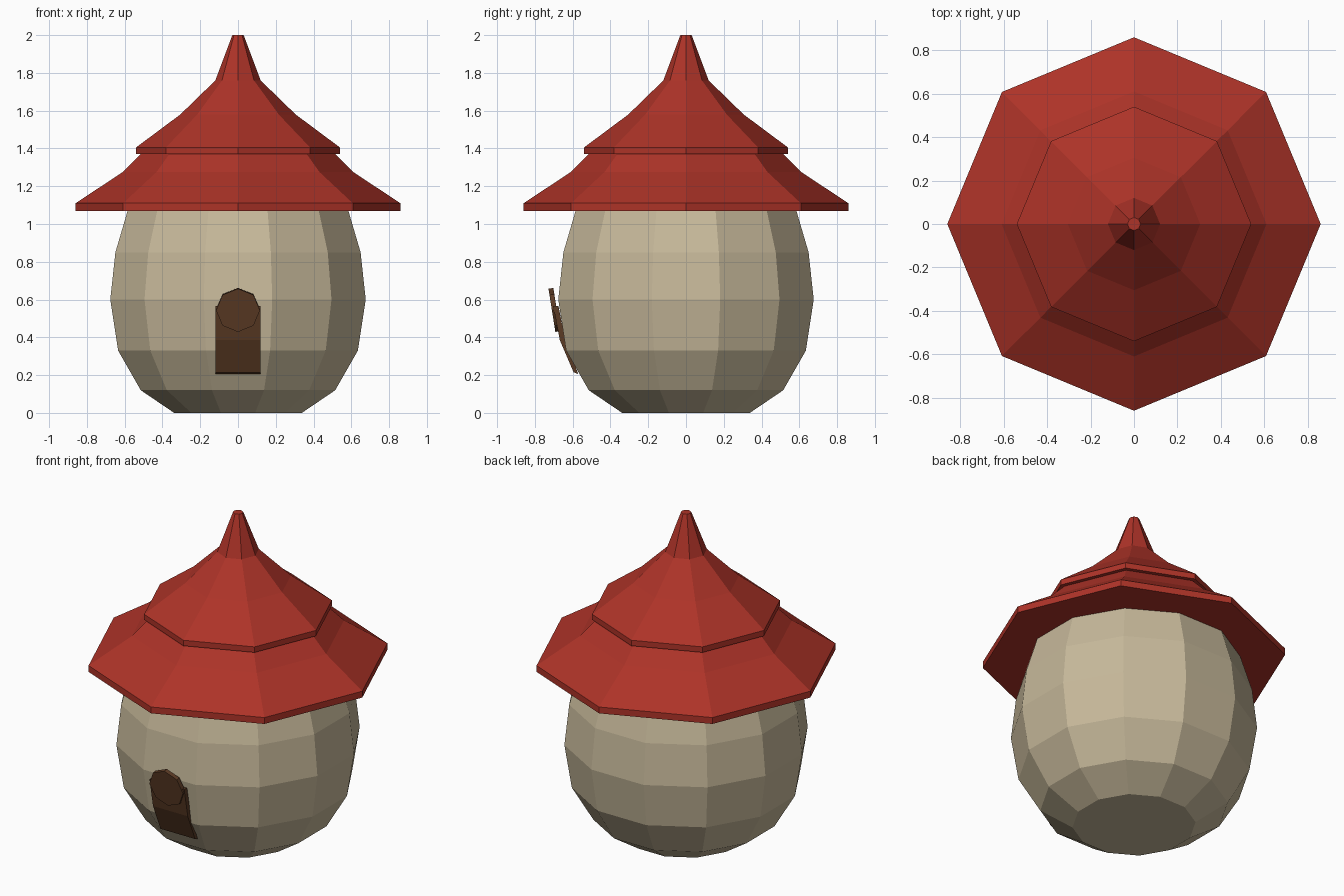
import bpy, bmesh, math
from mathutils import Matrix

if "Cube" in bpy.data.objects:
    bpy.data.objects.remove(bpy.data.objects["Cube"])


def material(name, rgb):
    m = bpy.data.materials.new(name)
    m.diffuse_color = (*rgb, 1)
    m.use_nodes = True
    m.node_tree.nodes["Principled BSDF"].inputs["Base Color"].default_value = m.diffuse_color
    return m


STONE = material("beige_stone", (0.57, 0.485, 0.325))
RED = material("red_roof", (0.42, 0.033, 0.021))
WOOD = material("dark_wood", (0.105, 0.043, 0.018))


def finish(name, bm, mat):
    bmesh.ops.recalc_face_normals(bm, faces=bm.faces)
    mesh = bpy.data.meshes.new(name)
    bm.to_mesh(mesh)
    bm.free()
    mesh.materials.append(mat)
    obj = bpy.data.objects.new(name, mesh)
    bpy.context.collection.objects.link(obj)
    return obj


def lathe(name, profile, sides, offset, mat):
    """Closed flat-sided turning from (radius, height) points."""
    bm = bmesh.new()
    rings = []
    for r, z in profile:
        angles = [offset + math.tau * i / sides for i in range(sides)]
        rings.append([bm.verts.new((r * math.cos(a), r * math.sin(a), z)) for a in angles])
    for low, high in zip(rings, rings[1:]):
        for i in range(sides):
            j = (i + 1) % sides
            bm.faces.new((low[i], low[j], high[j], high[i]))
    bm.faces.new(rings[0])
    bm.faces.new(rings[-1])
    return finish(name, bm, mat)


# Rounded twelve-sided house wall
lathe("house_body", [(0.35, 0), (0.533, 0.12), (0.657, 0.33), (0.70, 0.60),
                     (0.672, 0.85), (0.605, 1.07), (0.585, 1.10)],
      12, math.radians(15), STONE)

# Two-tiered eight-sided roof with a spire
lathe("lower_roof", [(0.86, 1.07), (0.86, 1.11), (0.61, 1.275), (0.515, 1.37)],
      8, 0, RED)
lathe("upper_roof", [(0.54, 1.37), (0.54, 1.405), (0.305, 1.58), (0.12, 1.76), (0.03, 2.0)],
      8, 0, RED)

# Door panel bent to follow the wall
front = [(-0.595, 0.215), (-0.668, 0.385), (-0.703, 0.565)]
back = [(-0.675, 0.565), (-0.640, 0.385), (-0.570, 0.205)]
bm = bmesh.new()
left, right = ([bm.verts.new((x, y, z)) for y, z in front + back] for x in (-0.12, 0.12))
for i in range(6):
    j = (i + 1) % 6
    bm.faces.new((left[i], left[j], right[j], right[i]))
for side in (left, right):
    bm.faces.new((side[0], side[1], side[4], side[5]))
    bm.faces.new((side[1], side[2], side[3], side[4]))
finish("door_panel", bm, WOOD)

# Eight-sided disc forming the arched door top, leaning outward
bm = bmesh.new()
place = (Matrix.Translation((0, -0.697, 0.545))
         @ Matrix.Rotation(math.radians(9), 4, 'X')
         @ Matrix.Rotation(math.radians(90), 4, 'X'))
bmesh.ops.create_cone(bm, cap_ends=True, segments=8, radius1=0.116, radius2=0.116,
                      depth=0.026, matrix=place)
finish("door_arch", bm, WOOD)
